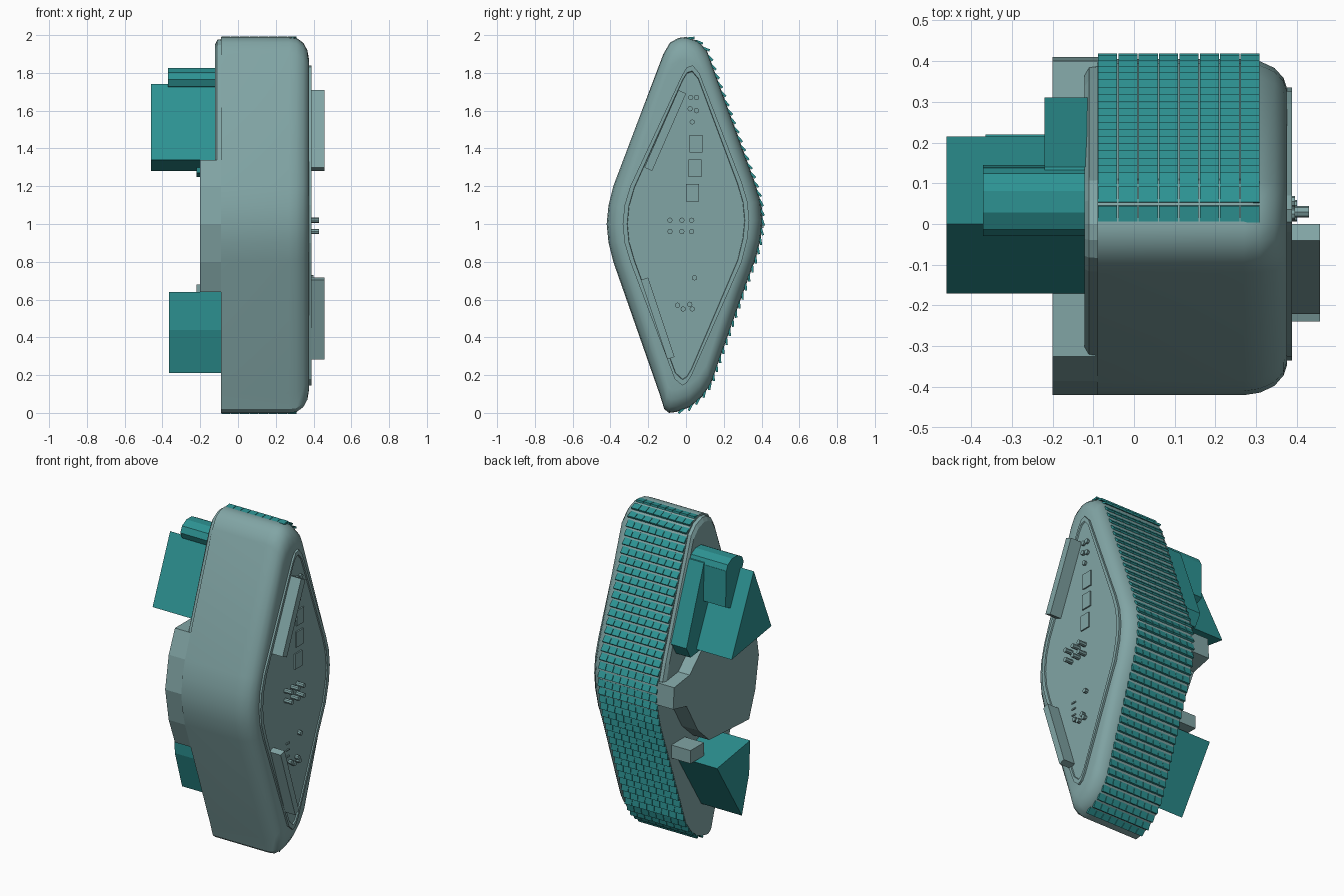
import bpy, bmesh, math
from mathutils import Matrix, Vector

cube = bpy.data.objects.get("Cube")
if cube:
    bpy.data.objects.remove(cube, do_unlink=True)


def material(name, rgb):
    m = bpy.data.materials.new(name)
    m.use_nodes = True
    m.diffuse_color = (*rgb, 1)
    m.node_tree.nodes["Principled BSDF"].inputs["Base Color"].default_value = (*rgb, 1)
    return m


GREY = material("pale grey teal", (0.22, 0.375, 0.375))
TEAL = material("deep teal", (0.026, 0.29, 0.29))


def finish(name, bm, mat, smooth=False):
    bmesh.ops.recalc_face_normals(bm, faces=bm.faces)
    mesh = bpy.data.meshes.new(name)
    bm.to_mesh(mesh)
    bm.free()
    ob = bpy.data.objects.new(name, mesh)
    bpy.context.collection.objects.link(ob)
    mesh.materials.append(mat)
    if smooth:
        bpy.ops.object.select_all(action='DESELECT')
        ob.select_set(True)
        bpy.context.view_layer.objects.active = ob
        bpy.ops.object.shade_smooth_by_angle(angle=math.radians(32))
    return ob


def loft(name, pts, rings, mat, smooth=False):
    """Skin a (y, z) outline through rings of (x, y scale, z scale)."""
    bm = bmesh.new()
    loops = [[bm.verts.new((x, y * sy, 1 + (z - 1) * sz)) for y, z in pts]
             for x, sy, sz in rings]
    n = len(pts)
    for a, b in zip(loops, loops[1:]):
        for i in range(n):
            j = (i + 1) % n
            bm.faces.new((a[i], a[j], b[j], b[i]))
    bm.faces.new(loops[0])
    bm.faces.new(loops[-1])
    return finish(name, bm, mat, smooth)


def prism(name, pts, x0, x1, mat):
    return loft(name, pts, [(x0, 1, 1), (x1, 1, 1)], mat)


def box(name, lo, hi, mat):
    (x0, y0, z0), (x1, y1, z1) = lo, hi
    return prism(name, [(y0, z0), (y1, z0), (y1, z1), (y0, z1)], x0, x1, mat)


def strip(name, a, b, width, x0, x1, mat):
    """Flat bar running between two (y, z) points."""
    a, b = Vector(a), Vector(b)
    d = (b - a).normalized()
    s = Vector((-d.y, d.x)) * width / 2
    return prism(name, [tuple(p) for p in (a - s, b - s, b + s, a + s)], x0, x1, mat)


# Lozenge outline: back edge top to bottom, then front edge bottom to top
back = [(0, 1.99), (.06, 1.97), (.11, 1.92), (.365, 1.22), (.395, 1.12), (.405, 1.02),
        (.395, .92), (.37, .82), (.3, .63), (.13, .15), (.08, .08), (.02, .03), (-.05, .005)]
front = [(-.09, 0), (-.115, .02), (-.14, .1), (-.385, .8), (-.41, .9), (-.42, 1),
         (-.41, 1.1), (-.385, 1.2), (-.12, 1.9), (-.085, 1.96), (-.04, 1.985)]
outline = back + front

# Main shell with a rounded outer edge
loft("main_shell", outline,
     [(-.09, 1, 1), (.27, 1, 1), (.31, .985, .995), (.345, .945, .97),
      (.367, .885, .93), (.376, .82, .88)], GREY, True)
upper = [p for p in outline if p[1] >= 1]
loft("upper_inner_cap", upper, [(-.08, .98, .99), (-.11, .97, .985), (-.122, .92, .96)], GREY)

# Outer panel: raised rim around a recessed field
panel = [(.035, 1.84), (.07, 1.8), (.295, 1.22), (.325, 1.12), (.335, 1.02), (.325, .92),
         (.295, .8), (.03, .2), (.005, .16), (-.02, .145), (-.06, .18), (-.295, .8),
         (-.325, .9), (-.335, 1), (-.325, 1.1), (-.295, 1.2), (-.02, 1.79), (.005, 1.83)]
loft("outer_panel", panel,
     [(.37, 1, 1), (.388, 1, 1), (.388, .93, .965), (.38, .925, .96)], GREY)

# Central slab on the inner side
slab = [(-.325, 1.34), (-.1, 1.34), (.1, 1.27), (.25, 1.13), (.4, 1.11), (.41, .98),
        (.28, .95), (.17, .76), (.06, .66), (-.325, .64), (-.385, .8), (-.42, 1), (-.385, 1.2)]
prism("central_slab", slab, -.2, -.08, GREY)
box("slab_latch", (-.22, .14, .6), (-.08, .27, .68), GREY)

# Upper teal wedge with its roll, flap and mounting block
prism("upper_wedge", [(0, 1.74), (-.17, 1.34), (.215, 1.28)], -.46, -.1, TEAL)
roll = [(.055 + .085 * math.cos(math.tau * i / 10), 1.765 + .063 * math.sin(math.tau * i / 10))
        for i in range(10)]
prism("wedge_roll", roll, -.37, -.1, TEAL)
prism("wedge_flap", [(0, 1.71), (.02, 1.77), (.14, 1.77), (.145, 1.55), (.08, 1.52)],
      -.37, -.2, TEAL)
prism("wedge_mount", [(.04, 1.8), (.14, 1.78), (.31, 1.32), (.27, 1.25), (.1, 1.27)],
      -.22, -.1, TEAL)

# Lower teal wedge
prism("lower_wedge", [(-.1, .64), (-.09, .44), (-.02, .21), (.22, .59)], -.365, -.08, TEAL)

# Grip bars standing out of the panel
strip("upper_grip_bar", (-.2, 1.29), (-.02, 1.7), .045, .37, .457, GREY)
strip("lower_grip_bar", (-.22, .71), (-.08, .29), .04, .37, .457, GREY)

# Panel plates
for i, (y, z) in enumerate([(.053, 1.425), (.047, 1.295), (.035, 1.165)]):
    h = .047
    box(f"panel_plate_{i}", (.379, y - .034, z - h), (.388, y + .034, z + h), GREY)

# Panel buttons: (y, z) centres for each cluster
centre = [(y, z) for y in (-.085, -.022, .03) for z in (.96, 1.02)]
top = [(.025, 1.67), (.055, 1.67), (.022, 1.61), (.055, 1.6), (.033, 1.54)]
bottom = [(.045, .715), (-.045, .57), (.02, .575), (-.015, .55), (.033, .55)]
for group, spots, reach in (("centre", centre, .43), ("top", top, .395), ("bottom", bottom, .4)):
    for i, (y, z) in enumerate(spots):
        ring = [(y + .014 * math.cos(math.tau * k / 8), z + .014 * math.sin(math.tau * k / 8))
                for k in range(8)]
        prism(f"{group}_button_{i}", ring, .375, reach, GREY)
for i, z in enumerate((.61, .65, .69)):
    strip(f"panel_slit_{i}", (-.08, z), (-.05, z), .008, .379, .387, GREY)

# Tread shingles in rows along the back edge, lower lips tilted outward
path = [Vector(p) for p in back]
lengths = [(b - a).length for a, b in zip(path, path[1:])]
total = sum(lengths)


def along(s):
    for a, b, l in zip(path, path[1:], lengths):
        if s <= l:
            return a.lerp(b, s / l), (b - a).normalized()
        s -= l
    return path[-1], (path[-1] - path[-2]).normalized()


ROWS, COLS = 44, 8
bm = bmesh.new()
for r in range(ROWS):
    p, t = along(total * (r + .5) / ROWS)
    p = p + Vector((-t.y, t.x)) * .002
    turn = math.atan2(t.y, t.x) + .42
    for c in range(COLS):
        x = -.09 + .4 * (c + .5) / COLS
        place = (Matrix.Translation((x, p.x, p.y)) @ Matrix.Rotation(turn, 4, 'X')
                 @ Matrix.Diagonal((.047, .04, .012, 1)))
        bmesh.ops.create_cube(bm, size=1, matrix=place)
finish("tread_tiles", bm, TEAL)
